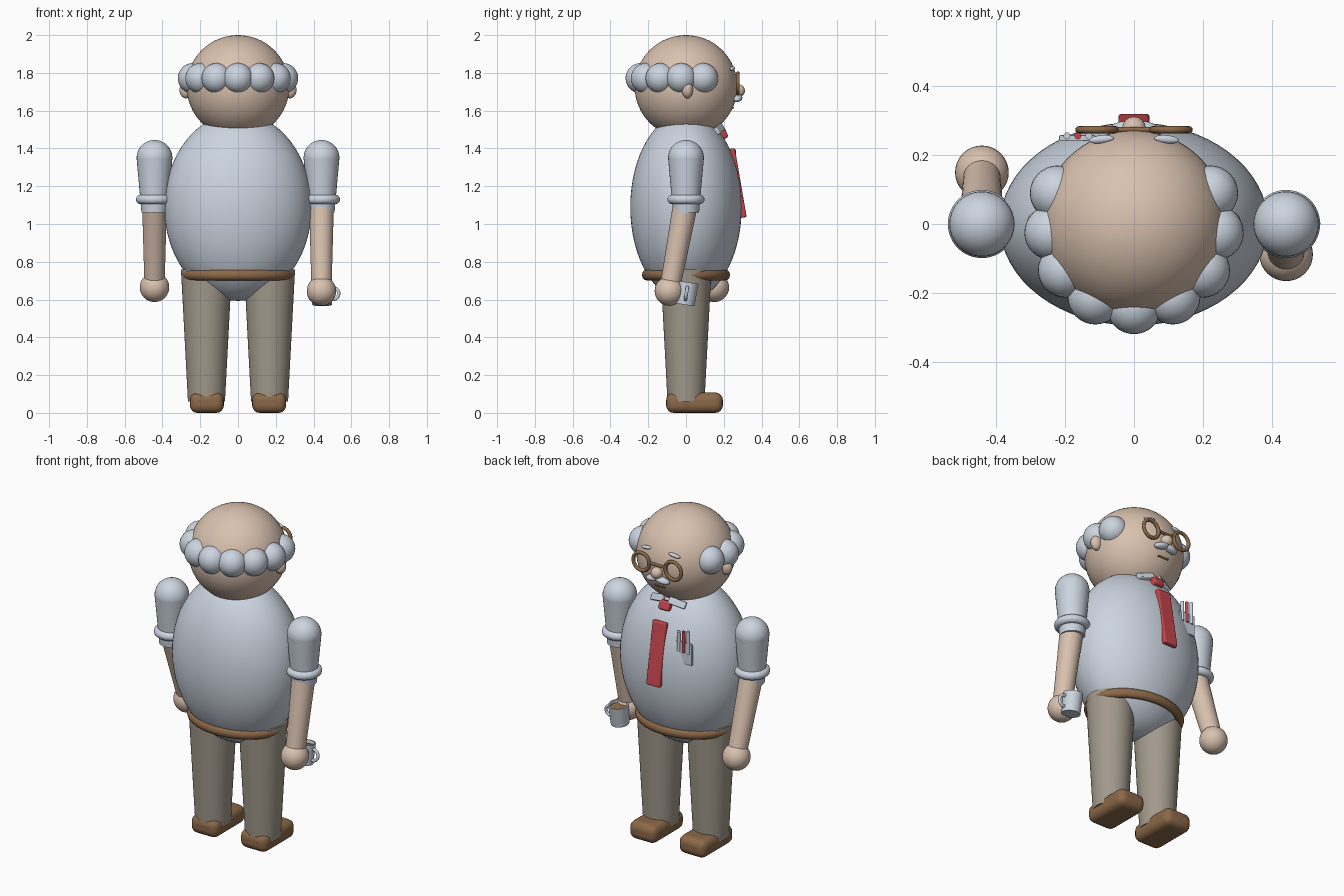
import bpy, bmesh, math
from mathutils import Vector, Matrix

cube = bpy.data.objects.get("Cube")
if cube:
    bpy.data.objects.remove(cube, do_unlink=True)


def material(name, rgb):
    m = bpy.data.materials.new(name)
    m.use_nodes = True
    m.diffuse_color = (*rgb, 1)
    bsdf = next(n for n in m.node_tree.nodes if n.type == 'BSDF_PRINCIPLED')
    bsdf.inputs["Base Color"].default_value = (*rgb, 1)
    return m


SKIN = material("skin", (0.70, 0.54, 0.43))
WHITE = material("pale_blue_white", (0.60, 0.66, 0.74))
PANTS = material("taupe_cloth", (0.36, 0.32, 0.26))
BROWN = material("brown_leather", (0.26, 0.14, 0.065))
RED = material("tie_red", (0.56, 0.06, 0.075))


def add(name, bm, mat, loc=(0, 0, 0), rot=(0, 0, 0), bevel=0):
    """Turn a bmesh into a smooth shaded object."""
    bmesh.ops.recalc_face_normals(bm, faces=bm.faces)
    me = bpy.data.meshes.new(name)
    bm.to_mesh(me)
    bm.free()
    me.materials.append(mat)
    ob = bpy.data.objects.new(name, me)
    bpy.context.collection.objects.link(ob)
    ob.location, ob.rotation_euler = loc, rot
    bpy.ops.object.select_all(action='DESELECT')
    ob.select_set(True)
    bpy.context.view_layer.objects.active = ob
    bpy.ops.object.shade_smooth_by_angle(angle=math.radians(40))
    if bevel:
        mod = ob.modifiers.new("rounding", 'BEVEL')
        mod.width, mod.segments = bevel, 4
    return ob


def ball(name, loc, radii, mat, rot=(0, 0, 0), seg=32):
    bm = bmesh.new()
    bmesh.ops.create_uvsphere(bm, u_segments=seg, v_segments=seg // 2, radius=1)
    bmesh.ops.scale(bm, vec=radii, verts=bm.verts)
    return add(name, bm, mat, loc, rot)


def box(name, loc, size, mat, rot=(0, 0, 0), bevel=0.005):
    bm = bmesh.new()
    bmesh.ops.create_cube(bm, size=1)
    bmesh.ops.scale(bm, vec=size, verts=bm.verts)
    return add(name, bm, mat, loc, rot, bevel)


def limb(name, start, end, r1, r2, mat, seg=32):
    """Tapered cylinder from start to end."""
    a, b = Vector(start), Vector(end)
    bm = bmesh.new()
    bmesh.ops.create_cone(bm, cap_ends=True, segments=seg, radius1=r1, radius2=r2,
                          depth=(b - a).length)
    rot = (b - a).to_track_quat('Z', 'Y').to_euler()
    return add(name, bm, mat, (a + b) / 2, rot)


def lathe(name, profile, mat, loc, rot=(0, 0, 0), scale=(1, 1, 1), closed=False, seg=48):
    """Spin a profile of (radius, height) points about z."""
    bm = bmesh.new()
    verts = [bm.verts.new((r, 0, z)) for r, z in profile]
    pairs = list(zip(verts, verts[1:] + verts[:1]))
    edges = [bm.edges.new(p) for p in (pairs if closed else pairs[:-1])]
    bmesh.ops.spin(bm, geom=verts + edges, cent=(0, 0, 0), axis=(0, 0, 1),
                   angle=math.tau, steps=seg)
    bmesh.ops.remove_doubles(bm, verts=bm.verts, dist=0.0001)
    bmesh.ops.scale(bm, vec=scale, verts=bm.verts)
    return add(name, bm, mat, loc, rot)


def ring(name, loc, major, minor, mat, rot=(0, 0, 0), scale=(1, 1, 1)):
    n = 12
    circle = [(major + minor * math.cos(math.tau * i / n), minor * math.sin(math.tau * i / n))
              for i in range(n)]
    return lathe(name, circle, mat, loc, rot, scale, closed=True)


# Torso and head
ball("torso", (0, 0, 1.09), (0.39, 0.295, 0.497), WHITE, seg=64)
ring("belt", (0, 0, 0.73), 0.272, 0.028, BROWN, scale=(1, 0.775, 1))
ball("head", (0, 0, 1.728), (0.272, 0.272, 0.272), SKIN, seg=64)

# Fringe of hair balls around the back of the head
for i in range(-4, 5):
    a = math.radians(28 * i)
    ball(f"hair_tuft_{i + 5}", (0.24 * math.sin(a), -0.24 * math.cos(a), 1.772),
         (0.08, 0.08, 0.08), WHITE)

# Face in the middle
ball("nose", (0, 0.278, 1.705), (0.034, 0.034, 0.034), SKIN)
limb("glasses_bridge", (-0.05, 0.274, 1.75), (0.05, 0.274, 1.75), 0.008, 0.008, BROWN, 12)
box("mouth", (0, 0.245, 1.615), (0.07, 0.016, 0.01), BROWN, (-0.4, 0, 0), 0.003)

# Paired parts
for side, s in (("left", 1), ("right", -1)):
    ball(side + "_ear", (0.275 * s, 0.008, 1.71), (0.035, 0.029, 0.045), SKIN)
    ring(side + "_glasses_rim", (0.107 * s, 0.274, 1.744), 0.053, 0.0105, BROWN,
         (math.pi / 2, 0, 0))
    ball(side + "_eyebrow", (0.095 * s, 0.246, 1.823), (0.037, 0.012, 0.011), WHITE,
         (0, 0.15 * s, -0.1 * s))
    ball(side + "_moustache", (0.032 * s, 0.272, 1.666), (0.045, 0.026, 0.019), WHITE,
         (0, 0.2 * s, -0.15 * s))
    box(side + "_collar_flap", (0.065 * s, 0.175, 1.502), (0.1, 0.025, 0.04), WHITE,
        (0.5, 0.25 * s, -0.3 * s))

    # Leg and shoe
    limb(side + "_leg", (0.167 * s, 0, 0.06), (0.167 * s, 0, 0.76), 0.098, 0.135, PANTS, 48)
    box(side + "_shoe", (0.165 * s, 0.045, 0.054), (0.18, 0.3, 0.108), BROWN, bevel=0.04)

    # Arm with short sleeve, one hand back and the other forward
    x = 0.442 * s
    hand = Vector((x, -0.088, 0.645) if s > 0 else (x, 0.15, 0.665))
    ball(side + "_shoulder", (x, 0, 1.35), (0.095, 0.095, 0.095), WHITE)
    limb(side + "_sleeve", (x, 0, 1.06), (x, 0, 1.35), 0.069, 0.095, WHITE)
    ring(side + "_cuff", (x, 0, 1.13), 0.074, 0.025, WHITE)
    limb(side + "_forearm", (x, 0, 1.12), hand, 0.066, 0.053, SKIN)
    ball(side + "_hand", hand, (0.078, 0.078, 0.078), SKIN)

# Tie
box("tie_knot", (0, 0.192, 1.476), (0.07, 0.05, 0.055), RED, (0.4, 0, 0), 0.012)
box("tie", (0, 0.275, 1.217), (0.09, 0.03, 0.37), RED, (0.17, 0, 0), 0.008)

# Pocket with pens
box("pocket", (-0.165, 0.25, 1.255), (0.105, 0.016, 0.125), WHITE, bevel=0.003)
for i, mat in enumerate((WHITE, RED, WHITE)):
    px = -0.195 + 0.032 * i
    limb(f"pen_{i + 1}", (px, 0.256, 1.26), (px, 0.256, 1.395 - 0.008 * i), 0.01, 0.01, mat, 16)

# Mug held in the left hand, tilted with the forearm
tilt = (-0.15, 0, 0)
mug = Vector((0.445, 0.002, 0.632))
lathe("mug", [(0, -0.06), (0.052, -0.06), (0.056, 0.06), (0.048, 0.06), (0.046, 0.025), (0, 0.025)],
      WHITE, mug, tilt, seg=32)
lathe("coffee", [(0, 0.042), (0.047, 0.042), (0.047, 0.03), (0, 0.03)], BROWN, mug, tilt, seg=32)
ring("mug_handle", mug + Vector((0.056, 0, 0)), 0.032, 0.009, WHITE, (math.pi / 2 - 0.15, 0, 0))
